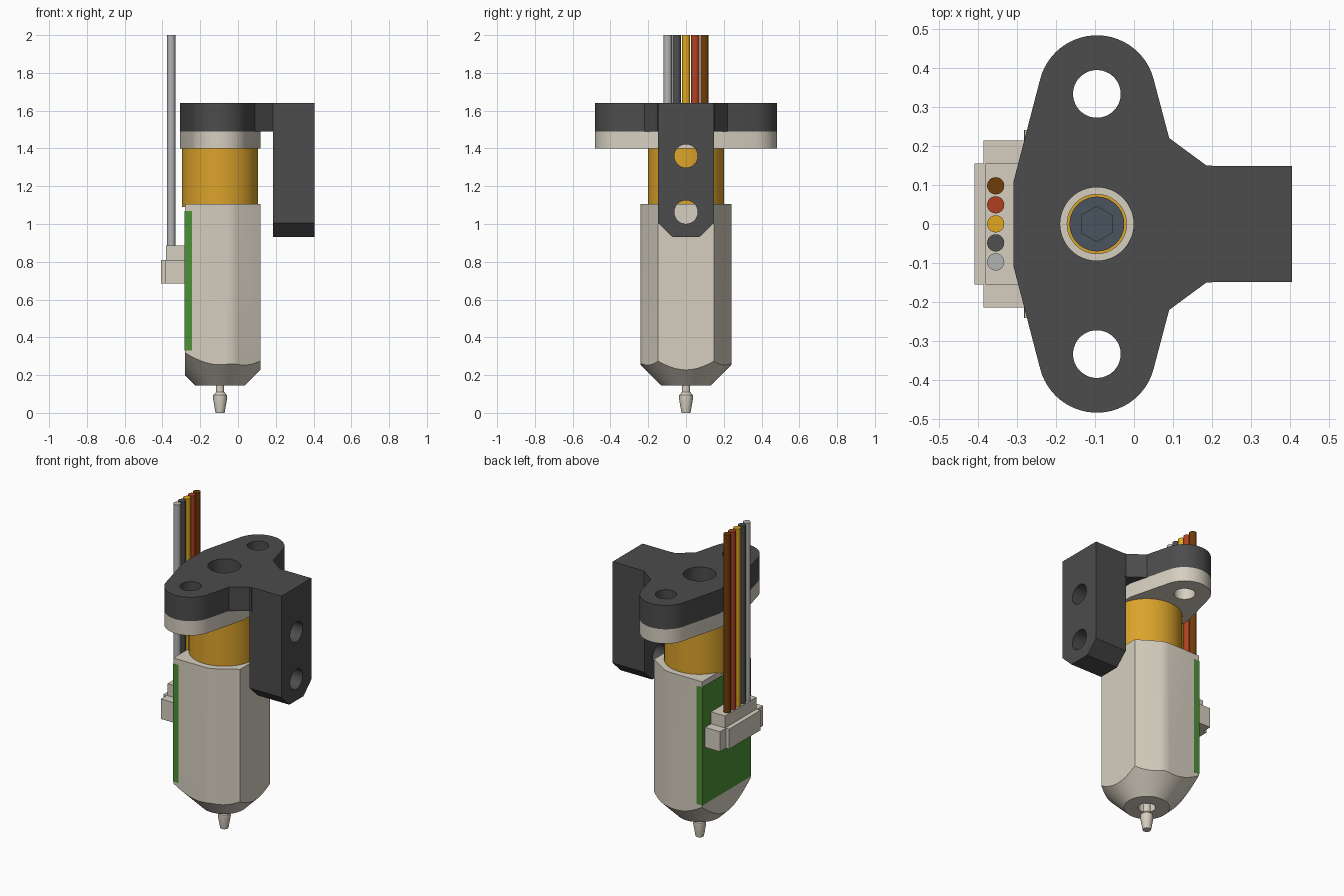
import bpy, bmesh, math
from mathutils import Matrix, Vector

if "Cube" in bpy.data.objects:
    bpy.data.objects.remove(bpy.data.objects["Cube"])

AX = -0.095  # x of the probe axis


def material(name, hexcode):
    rgb = [int(hexcode[i:i + 2], 16) / 255 for i in (0, 2, 4)]
    m = bpy.data.materials.new(name)
    m.diffuse_color = [((c + 0.055) / 1.055) ** 2.4 for c in rgb] + [1]
    m.use_nodes = True
    m.node_tree.nodes["Principled BSDF"].inputs["Base Color"].default_value = m.diffuse_color
    return m


CREAM = material("cream", "D6CFC0")
DARK = material("charcoal", "4C4C4C")
GOLD = material("gold", "DBA32B")
GREEN = material("green", "4B9136")
STEEL = material("steel", "4A5560")


def finish(name, bm, mat=None):
    bmesh.ops.recalc_face_normals(bm, faces=bm.faces)
    me = bpy.data.meshes.new(name)
    bm.to_mesh(me)
    bm.free()
    ob = bpy.data.objects.new(name, me)
    bpy.context.collection.objects.link(ob)
    if mat:
        me.materials.append(mat)
    return ob


def prism(name, pts, z0, z1, mat=None):
    bm = bmesh.new()
    f = bm.faces.new([bm.verts.new((x, y, z0)) for x, y in pts])
    top = bmesh.ops.extrude_face_region(bm, geom=[f])["geom"]
    bmesh.ops.translate(bm, vec=(0, 0, z1 - z0),
                        verts=[v for v in top if isinstance(v, bmesh.types.BMVert)])
    return finish(name, bm, mat)


def box(name, lo, hi, mat=None):
    return prism(name, [(lo[0], lo[1]), (hi[0], lo[1]), (hi[0], hi[1]), (lo[0], hi[1])],
                 lo[2], hi[2], mat)


def cyl(name, x, y, z0, z1, r, mat=None, r2=None, n=48):
    bm = bmesh.new()
    bmesh.ops.create_cone(bm, cap_ends=True, segments=n, radius1=r,
                          radius2=r if r2 is None else r2, depth=z1 - z0,
                          matrix=Matrix.Translation((x, y, (z0 + z1) / 2)))
    return finish(name, bm, mat)


def lathe(name, profile, mat, n=32):
    bm = bmesh.new()
    vs = [bm.verts.new((AX + r, 0, z)) for r, z in profile]
    es = [bm.edges.new(p) for p in zip(vs, vs[1:])]
    bmesh.ops.spin(bm, geom=vs + es, cent=(AX, 0, 0), axis=(0, 0, 1),
                   angle=math.tau, steps=n)
    bmesh.ops.remove_doubles(bm, verts=bm.verts, dist=1e-5)
    return finish(name, bm, mat)


def boolean(ob, tool, op="DIFFERENCE"):
    m = ob.modifiers.new("cut", "BOOLEAN")
    m.operation, m.object, m.solver = op, tool, "EXACT"
    bpy.context.view_layer.objects.active = ob
    bpy.ops.object.modifier_apply(modifier=m.name)
    bpy.data.objects.remove(tool)


def mirrored(half):
    # close a +y half outline across the x axis
    return half + [(x, -y) for x, y in reversed(half)]


# Outline shared by the flange and the bracket plate
ear = [(AX + 0.15 * math.cos(math.radians(a)), 0.333 + 0.15 * math.sin(math.radians(a)))
       for a in range(15, 166, 6)]
left = ear + [(-0.308, 0.11)]

# Mounting bracket: plate with neck, then the drop block
bracket = prism("mounting_bracket", mirrored(
    [(0.2, 0.15), (0.185, 0.15), (0.09, 0.22)] + left), 1.49, 1.64, DARK)
block = prism("bracket_block", [(0.93, 0.07), (1.005, 0.148), (1.64, 0.148),
                                (1.64, -0.148), (1.005, -0.148), (0.93, -0.07)],
              0.185, 0.405, DARK)
# turn the profile so that its first axis becomes z and the extrusion runs along x
block.data.transform(Matrix(((0, 0, 1, 0), (0, 1, 0, 0), (1, 0, 0, 0), (0, 0, 0, 1))))
block.data.flip_normals()
for z in (1.36, 1.063):
    c = cyl("cutter", 0, 0, -0.5, 0.5, 0.062)
    c.data.transform(Matrix.Translation((0.3, 0, z)) @ Matrix.Rotation(math.pi / 2, 4, "Y"))
    boolean(block, c)
boolean(bracket, block, "UNION")

# Probe flange
flange = prism("probe_flange", mirrored([(0.118, 0.11)] + left), 1.40, 1.49, CREAM)

# Screw holes through bracket and flange
for part in (bracket, flange):
    for y in (-0.333, 0.333):
        boolean(part, cyl("cutter", AX, y, 1.3, 1.8, 0.061))
boolean(bracket, cyl("cutter", AX, 0, 1.4, 1.8, 0.094))
boolean(flange, cyl("cutter", AX, 0, 1.3, 1.6, 0.076))

# Adjusting screw with hex socket
screw = cyl("adjusting_screw", AX, 0, 1.38, 1.46, 0.07, STEEL)
boolean(screw, cyl("cutter", AX, 0, 1.42, 1.6, 0.045, n=6))

# Solenoid coil
coil = cyl("coil", AX, 0, 1.09, 1.41, 0.202, GOLD, n=64)

# Housing: flat sided prism trimmed by a cone at the bottom
body = prism("housing", mirrored([(0.118, 0.148), (-0.01, 0.228), (-0.03, 0.236),
                                  (-0.055, 0.24), (-0.28, 0.24)]), 0.1, 1.105, CREAM)
boolean(body, cyl("cutter", AX, 0, 0.145, 1.345, 0.13, r2=1.33, n=96), "INTERSECT")
boolean(body, cyl("cutter", AX, 0, 0.0, 0.25, 0.05))

# Circuit board
board = box("circuit_board", (-0.282, -0.241, 0.33), (-0.243, 0.241, 1.07), GREEN)

# Probe pin
pin = lathe("probe_pin", [(0, 0), (0.024, 0), (0.026, 0.012), (0.037, 0.075), (0.036, 0.095),
                          (0.022, 0.11), (0.022, 0.25), (0, 0.25)], CREAM)

# Plug: wide base, front rib and upper collar
box("plug_base", (-0.385, -0.214, 0.685), (-0.28, 0.214, 0.81), CREAM)
box("plug_rib", (-0.408, -0.155, 0.685), (-0.38, 0.155, 0.81), CREAM)
box("plug_collar", (-0.38, -0.155, 0.80), (-0.28, 0.155, 0.885), CREAM)

# Wires
wires = [cyl("wire_" + n, -0.354, -0.097 + 0.0487 * i, 0.87, 2.0, 0.022, material(n, h), n=24)
         for i, (n, h) in enumerate([("silver", "B4B4B4"), ("black", "505050"),
                                     ("yellow", "E0A820"), ("red", "B04020"),
                                     ("brown", "703C08")])]

for ob in [bracket, flange, screw, coil, body, pin] + wires:
    bpy.ops.object.select_all(action="DESELECT")
    ob.select_set(True)
    bpy.context.view_layer.objects.active = ob
    bpy.ops.object.shade_smooth_by_angle(angle=math.radians(25))
